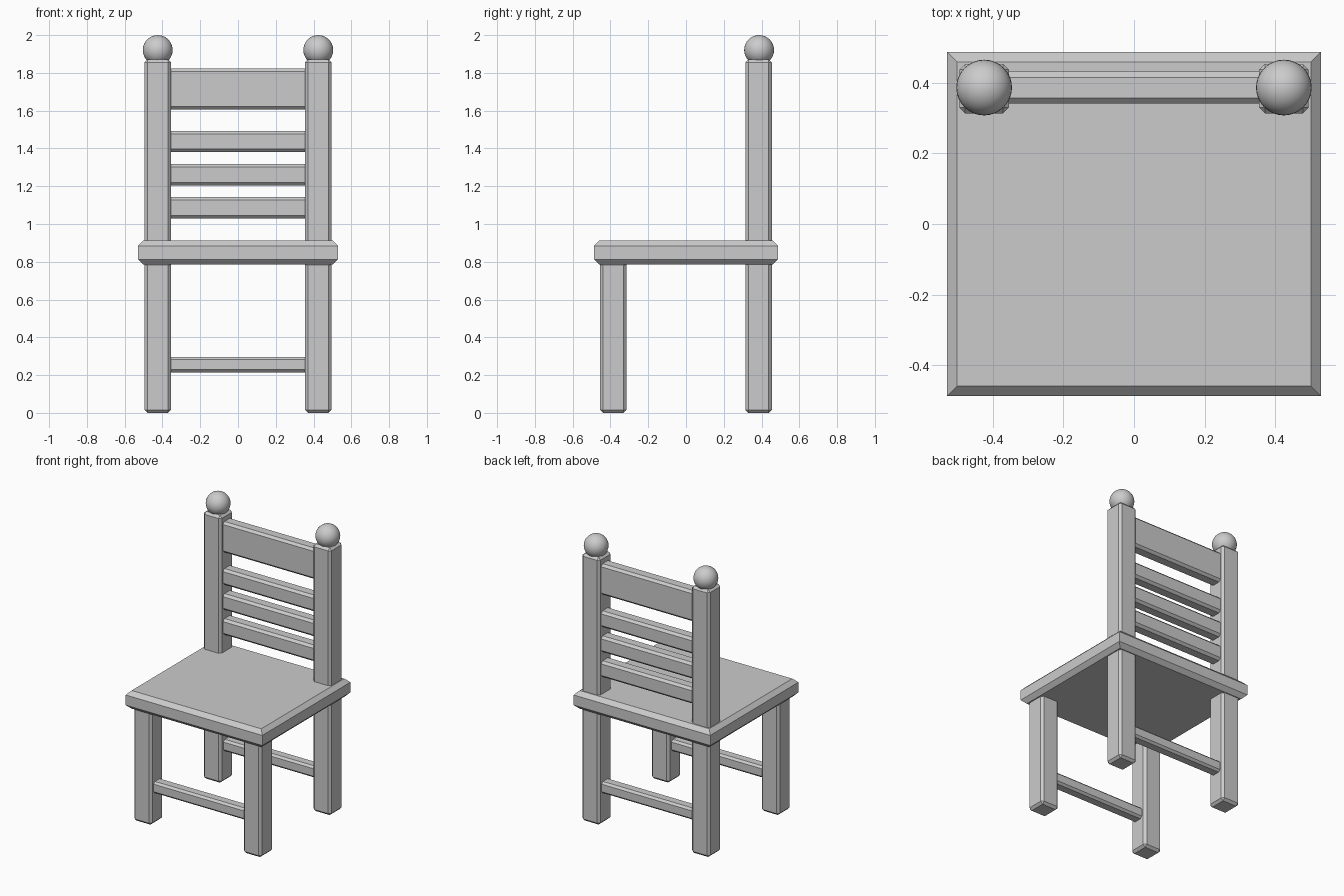
import bpy, bmesh

if "Cube" in bpy.data.objects:
    bpy.data.objects.remove(bpy.data.objects["Cube"])

grey = bpy.data.materials.new("light grey")
grey.diffuse_color = (0.6, 0.6, 0.6, 1)
grey.use_nodes = True
grey.node_tree.nodes["Principled BSDF"].inputs["Base Color"].default_value = grey.diffuse_color


def finish(name, bm):
    mesh = bpy.data.meshes.new(name)
    bm.to_mesh(mesh)
    bm.free()
    mesh.materials.append(grey)
    obj = bpy.data.objects.new(name, mesh)
    bpy.context.collection.objects.link(obj)
    return obj


def box(name, lo, hi, chamfer, skip_axis=None):
    """Chamfered box between two corners; edges along skip_axis stay sharp."""
    bm = bmesh.new()
    bmesh.ops.create_cube(bm, size=1)
    for v in bm.verts:
        for i in range(3):
            v.co[i] = lo[i] if v.co[i] < 0 else hi[i]
    edges = [e for e in bm.edges if skip_axis is None
             or abs(e.verts[0].co[skip_axis] - e.verts[1].co[skip_axis]) < 1e-6]
    bmesh.ops.bevel(bm, geom=edges, offset=chamfer, segments=1,
                    affect='EDGES', profile=0.5)
    bmesh.ops.recalc_face_normals(bm, faces=bm.faces)
    return finish(name, bm)


# Seat: top and bottom rims chamfered, vertical corners sharp
box("seat", (-0.53, -0.488, 0.785), (0.53, 0.488, 0.912), 0.028, skip_axis=2)

# Legs, tall back posts and ball finials
for side, x in (("left", -0.425), ("right", 0.425)):
    box("front_leg_" + side, (x - 0.07, -0.456, 0), (x + 0.07, -0.316, 0.80), 0.016)
    box("back_post_" + side, (x - 0.07, 0.314, 0), (x + 0.07, 0.454, 1.872), 0.016)
    bm = bmesh.new()
    bmesh.ops.create_uvsphere(bm, u_segments=32, v_segments=16, radius=0.079)
    bmesh.ops.translate(bm, verts=bm.verts, vec=(x, 0.387, 1.921))
    for f in bm.faces:
        f.smooth = True
    finish("finial_" + side, bm)

# Top rail and slats of the backrest
for name, z0, z1 in (("top_rail", 1.607, 1.823), ("slat_upper", 1.38, 1.493),
                     ("slat_middle", 1.205, 1.318), ("slat_lower", 1.03, 1.143)):
    box(name, (-0.39, 0.342, z0), (0.39, 0.432, z1), 0.016)

# Stretchers between the front legs and between the back legs
for name, y in (("front_stretcher", -0.386), ("back_stretcher", 0.386)):
    box(name, (-0.39, y - 0.04, 0.215), (0.39, y + 0.04, 0.296), 0.014)
